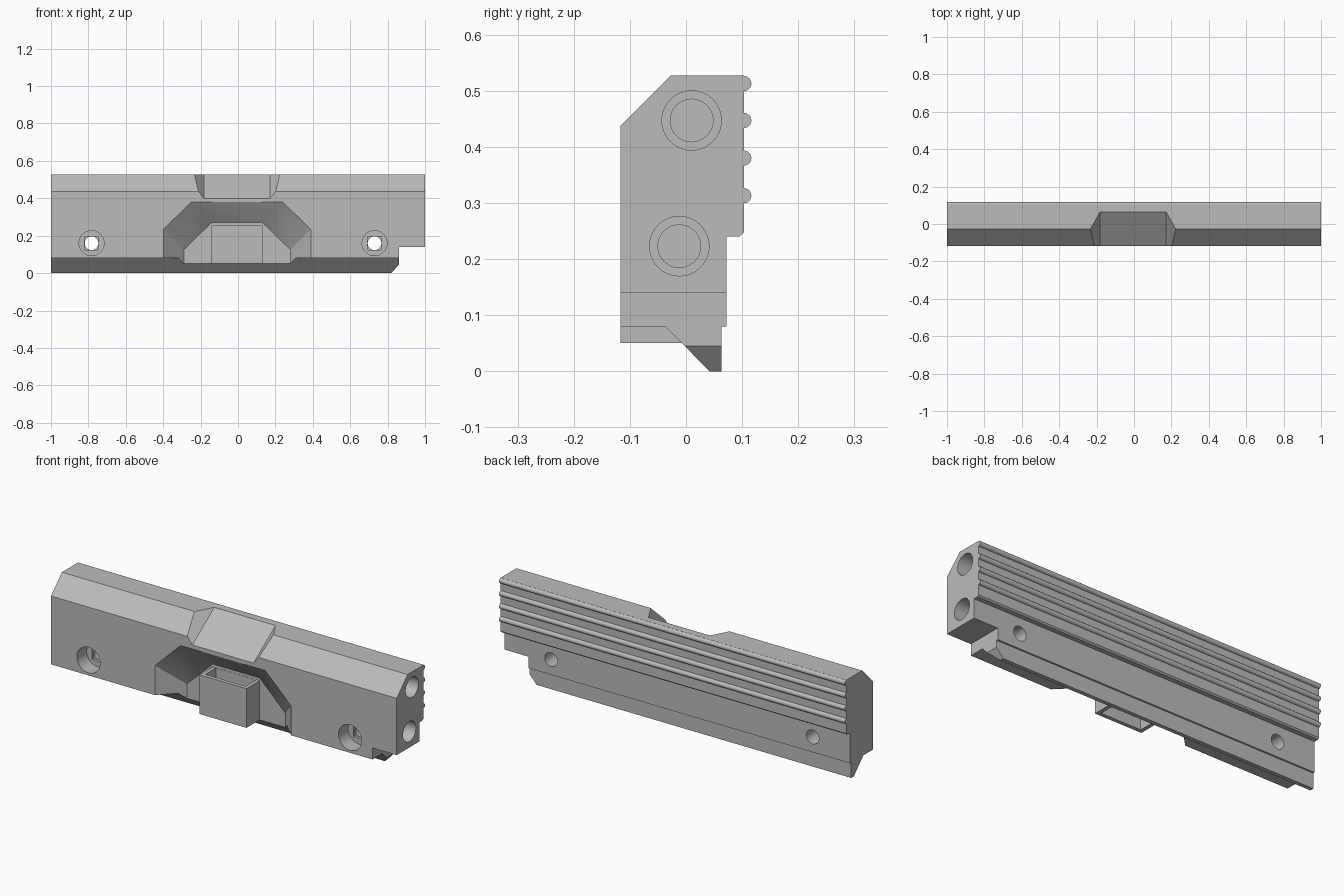
import bpy, bmesh, math
from mathutils import Vector, Matrix

cube = bpy.data.objects.get("Cube")
if cube:
    bpy.data.objects.remove(cube, do_unlink=True)

grey = bpy.data.materials.new("mid_grey")
grey.use_nodes = True
tone = (0.5, 0.5, 0.5, 1)
grey.diffuse_color = tone
grey.node_tree.nodes["Principled BSDF"].inputs["Base Color"].default_value = tone

CX = -0.005      # centre of pocket, clip and top notch
FRONT = -0.117
FLOOR = -0.008   # back wall of the pocket


def make(name, bm):
    bmesh.ops.recalc_face_normals(bm, faces=bm.faces)
    mesh = bpy.data.meshes.new(name)
    bm.to_mesh(mesh)
    bm.free()
    obj = bpy.data.objects.new(name, mesh)
    bpy.context.collection.objects.link(obj)
    mesh.materials.append(grey)
    return obj


def loft(name, ring_a, ring_b):
    """Solid between two matching outlines."""
    bm = bmesh.new()
    a = [bm.verts.new(p) for p in ring_a]
    b = [bm.verts.new(p) for p in ring_b]
    bm.faces.new(a)
    bm.faces.new(b[::-1])
    n = len(a)
    for i in range(n):
        j = (i + 1) % n
        bm.faces.new((a[i], b[i], b[j], a[j]))
    return make(name, bm)


def box(name, lo, hi):
    corners = [(lo[0], lo[1]), (hi[0], lo[1]), (hi[0], hi[1]), (lo[0], hi[1])]
    return loft(name, [(x, y, lo[2]) for x, y in corners],
                [(x, y, hi[2]) for x, y in corners])


def cylinder(name, start, end, radius):
    start, end = Vector(start), Vector(end)
    axis = end - start
    bm = bmesh.new()
    bmesh.ops.create_cone(
        bm, cap_ends=True, segments=48, radius1=radius, radius2=radius, depth=axis.length,
        matrix=Matrix.Translation((start + end) / 2) @ axis.to_track_quat('Z', 'Y').to_matrix().to_4x4())
    return make(name, bm)


def cut(target, cutter):
    mod = target.modifiers.new("cut", 'BOOLEAN')
    mod.operation = 'DIFFERENCE'
    mod.solver = 'EXACT'
    mod.object = cutter
    bpy.context.view_layer.update()
    graph = bpy.context.evaluated_depsgraph_get()
    mesh = bpy.data.meshes.new_from_object(target.evaluated_get(graph))
    target.modifiers.clear()
    target.data = mesh
    bpy.data.objects.remove(cutter, do_unlink=True)


# Body profile, with four round ribs down the back
profile = [(FRONT, 0.08), (FRONT, 0.437), (-0.027, 0.527), (0.103, 0.527)]
for z in (0.513, 0.447, 0.38, 0.313):
    for i in range(13):
        t = math.pi * (0.5 - i / 12)
        profile.append((0.103 + 0.0135 * math.cos(t), z + 0.0135 * math.sin(t)))
profile += [(0.103, 0.247), (0.096, 0.24), (0.072, 0.24), (0.072, 0.08),
            (0.063, 0.08), (0.063, 0), (0.042, 0), (-0.037, 0.08)]
body = loft("body", [(-1, y, z) for y, z in profile], [(1, y, z) for y, z in profile])

# Step at the lower left end
step = [(0.86, 0.14), (1.1, 0.14), (1.1, -0.045), (0.78, -0.045), (0.86, 0.045)]
cut(body, loft("step_cutter", [(x, -0.3, z) for x, z in step], [(x, 0.3, z) for x, z in step]))


# Front pocket, narrowing towards its floor
def pocket(d):
    half = [(0.285 + d, -0.1), (0.285 + d, 0.125 + d), (0.136 + d, 0.27 + d)]
    outline = half + [(-x, z) for x, z in reversed(half)]
    return [(CX + x, FLOOR - d, z) for x, z in outline]


cut(body, loft("pocket_cutter", pocket(0), pocket(0.14)))


# Sloping notch in the top edge, with flared sides
def notch(y):
    z = 0.40 + (y - FRONT) * 0.7
    return [(CX - 0.177, y, z), (CX + 0.177, y, z),
            (CX + 0.377, y, z + 0.25), (CX - 0.377, y, z + 0.25)]


cut(body, loft("notch_cutter", notch(-0.25), notch(0.2)))

# Screw holes: counterbore, square relief and through hole
for x in (-0.783, 0.73):
    z = 0.16
    cut(body, cylinder("bore_cutter", (x, -0.2, z), (x, -0.037, z), 0.067))
    cut(body, box("relief_cutter", (x - 0.037, -0.06, z - 0.037), (x + 0.037, -0.022, z + 0.037)))
    cut(body, cylinder("hole_cutter", (x, -0.05, z), (x, 0.2, z), 0.0365))

# Stepped blind holes in the left end
for y, z in ((0.01, 0.447), (-0.012, 0.223)):
    cut(body, cylinder("end_bore_cutter", (0.87, y, z), (1.1, y, z), 0.053))
    cut(body, cylinder("end_hole_cutter", (0.83, y, z), (0.9, y, z), 0.038))

# Open clip standing in the pocket
clip = box("clip", (CX - 0.136, FRONT, 0.05), (CX + 0.136, 0.0, 0.255))
cut(clip, box("clip_cutter", (CX - 0.116, FRONT + 0.02, -0.1), (CX + 0.116, FLOOR - 0.001, 0.4)))

for obj in (body, clip):
    bpy.ops.object.select_all(action='DESELECT')
    obj.select_set(True)
    bpy.context.view_layer.objects.active = obj
    bpy.ops.object.shade_smooth_by_angle(angle=math.radians(30))
